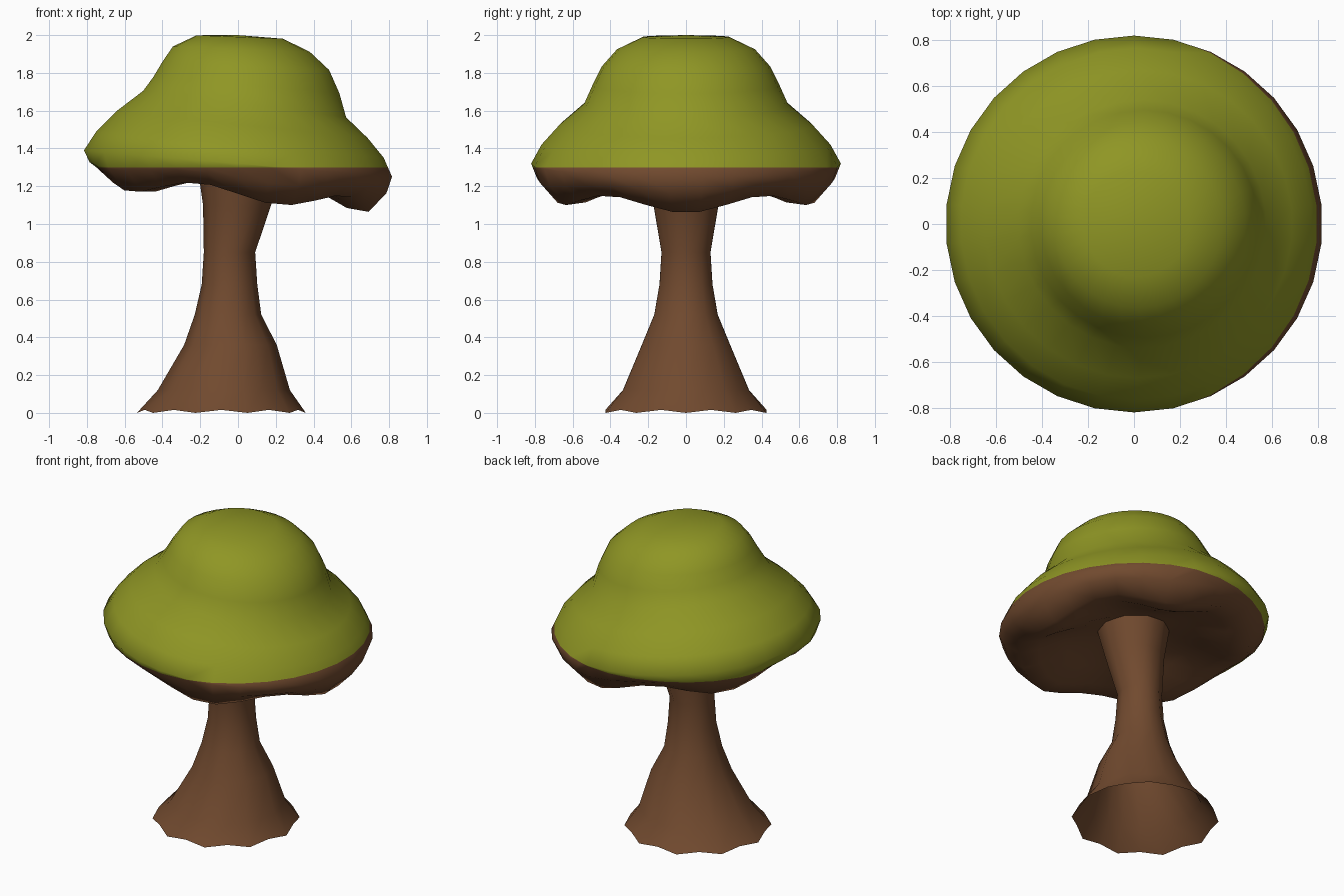
import bpy, bmesh, math
from mathutils import Vector

if "Cube" in bpy.data.objects:
    bpy.data.objects.remove(bpy.data.objects["Cube"])


def material(name, col):
    m = bpy.data.materials.new(name)
    m.diffuse_color = (*col, 1)
    m.use_nodes = True
    m.node_tree.nodes["Principled BSDF"].inputs["Base Color"].default_value = m.diffuse_color
    return m


green = material("leaf green", (0.275, 0.305, 0.018))
brown = material("bark brown", (0.165, 0.068, 0.028))


def add_ring(bm, n, offset, fn):
    return [bm.verts.new(fn(offset + 2 * math.pi * i / n)) for i in range(n)]


def bridge(bm, a, b):
    n = len(a)
    return [bm.faces.new((a[i], a[(i + 1) % n], b[(i + 1) % n], b[i])) for i in range(n)]


def finish(bm, name, mats, sharp):
    me = bpy.data.meshes.new(name)
    bm.to_mesh(me)
    bm.free()
    ob = bpy.data.objects.new(name, me)
    bpy.context.collection.objects.link(ob)
    for m in mats:
        me.materials.append(m)
    bpy.ops.object.select_all(action='DESELECT')
    ob.select_set(True)
    bpy.context.view_layer.objects.active = ob
    bpy.ops.object.shade_smooth_by_angle(angle=math.radians(sharp))
    return ob


# Trunk: hollow, flared, leaning tube. (z, centre x, radius, tilt)
trunk = [(0.0, -0.088, 0.447), (0.12, -0.075, 0.35), (0.36, -0.04, 0.245),
         (0.52, -0.053, 0.176), (0.68, -0.045, 0.147), (0.85, -0.045, 0.136),
         (1.1, -0.005, 0.18), (1.31, 0.01, 0.225)]
bm = bmesh.new()
prev = None
for z, cx, r in trunk:
    def point(t, z=z, cx=cx, r=r):
        mid = abs(math.sin(5 * t)) > 0.5          # between the ten corners
        rr = r * (0.955 if mid else 1)
        return (cx + rr * math.cos(t), rr * math.sin(t), z + (0.016 if mid and z == 0 else 0))
    ring = add_ring(bm, 20, 0, point)
    if prev:
        bridge(bm, prev, ring)
    prev = ring
finish(bm, "trunk", [brown], 60)

# Cap: tilted rings from crown to rim, then a five-lobed underside.
# (z, centre x, radius, tilt, lobe height)
outer = [(1.99, 0.01, 0.23, -0.04, 0), (1.925, 0.018, 0.365, -0.04, 0),
         (1.835, 0.04, 0.445, -0.045, 0), (1.735, 0.045, 0.495, -0.09, 0),
         (1.635, 0.035, 0.54, -0.13, 0), (1.525, 0.02, 0.67, -0.105, 0),
         (1.42, 0.01, 0.765, -0.09, 0), (1.32, 0.0, 0.82, -0.086, 0),
         (1.245, 0.0, 0.79, -0.088, 0.015), (1.16, 0.0, 0.695, -0.088, 0.04)]
inner = [(1.17, 0.0, 0.58, -0.088, 0.04), (1.23, 0.0, 0.42, -0.088, 0.02),
         (1.28, 0.0, 0.25, -0.06, 0)]


def cap_ring(bm, spec):
    z, cx, r, tilt, lobe = spec

    def point(t):
        x = cx + r * math.cos(t)
        return (x, r * math.sin(t), z + tilt * (x - cx) - lobe * math.cos(5 * t))
    return add_ring(bm, 30, math.radians(6), point)


def fan(bm, ring, co):
    c = bm.verts.new(co)
    for i in range(len(ring)):
        bm.faces.new((ring[i], ring[(i + 1) % len(ring)], c))


bm = bmesh.new()
rings = [cap_ring(bm, s) for s in outer + inner]
fan(bm, rings[0], (0.0, 0, 2.0))
outer_faces = []
for i in range(len(rings) - 1):
    new = bridge(bm, rings[i], rings[i + 1])
    if i < len(outer) - 1:
        outer_faces += new
fan(bm, rings[-1], (0, 0, 1.3))

# Cut the outer skin where leaf meets underside, then colour by height
cut = 1.3
skin = set(outer_faces)
geom = outer_faces + list({e for f in skin for e in f.edges}) + list({v for f in skin for v in f.verts})
bmesh.ops.bisect_plane(bm, geom=geom, dist=1e-5, plane_co=Vector((0, 0, cut)), plane_no=Vector((0, 0, 1)))
bmesh.ops.recalc_face_normals(bm, faces=bm.faces)
for f in bm.faces:
    c = f.calc_center_median()
    ceiling = c.z < 1.4 and math.hypot(c.x, c.y) < 0.6
    f.material_index = 0 if c.z > cut and not ceiling else 1
finish(bm, "cap", [green, brown], 75)
